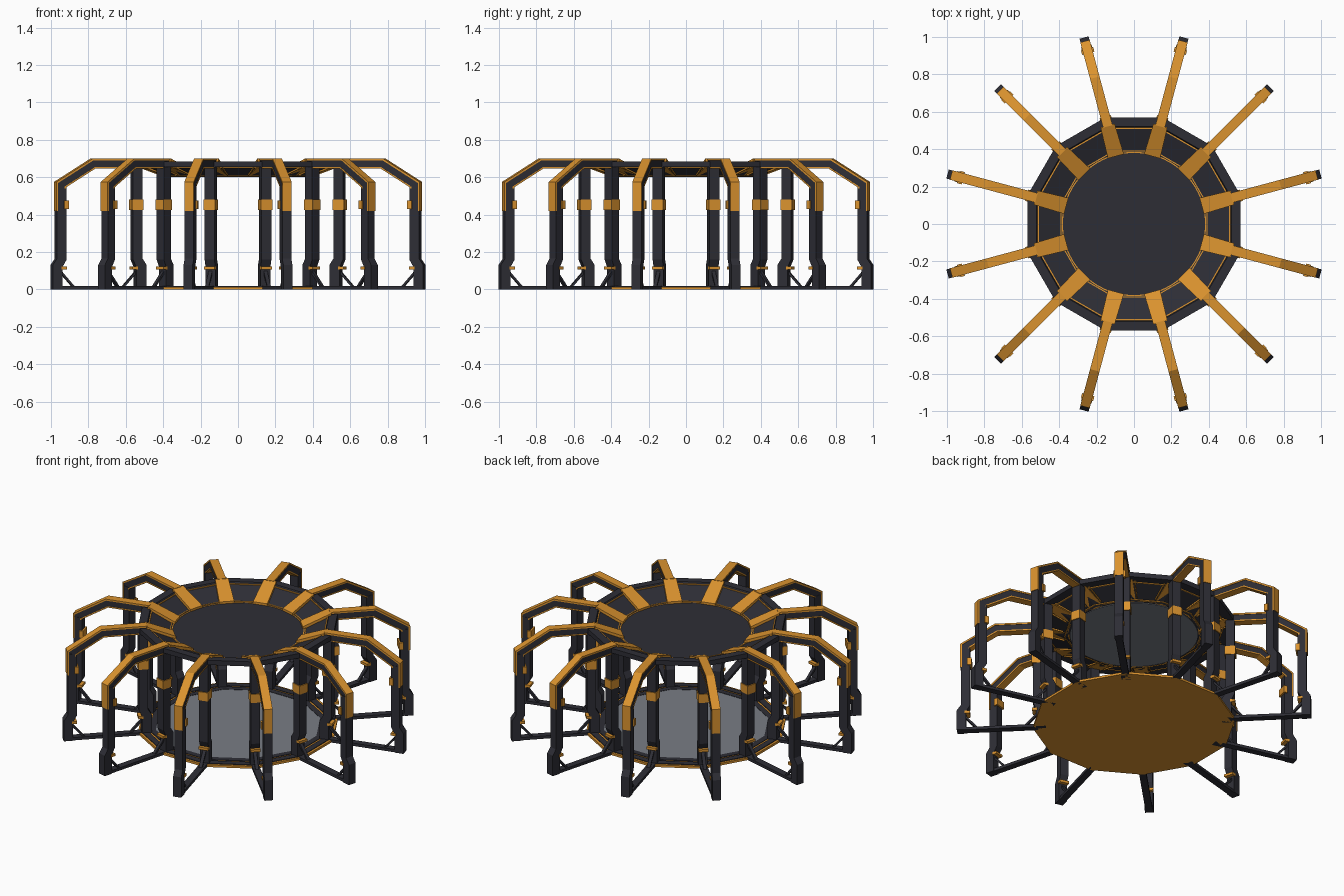
import bpy, bmesh, math
from mathutils import Vector

if "Cube" in bpy.data.objects:
    bpy.data.objects.remove(bpy.data.objects["Cube"])

def mat(name, rgb):
    m = bpy.data.materials.new(name)
    m.diffuse_color = (*rgb, 1)
    m.use_nodes = True
    m.node_tree.nodes["Principled BSDF"].inputs["Base Color"].default_value = m.diffuse_color
    return m

GOLD = mat("amber orange", (0.70, 0.29, 0.028))
DARK = mat("charcoal", (0.027, 0.027, 0.036))
GREY = mat("panel grey", (0.19, 0.205, 0.235))
N = 12

def finish(name, bm, m):
    bmesh.ops.recalc_face_normals(bm, faces=bm.faces)
    me = bpy.data.meshes.new(name)
    bm.to_mesh(me)
    bm.free()
    me.materials.append(m)
    ob = bpy.data.objects.new(name, me)
    bpy.context.collection.objects.link(ob)

def slabs(name, profiles, width, m, offs=(0,)):
    """Extrude (r, z) profiles sideways and repeat around the 12 spokes."""
    wf = width if callable(width) else (lambda r: width)
    bm = bmesh.new()
    for k in range(N):
        a = math.radians(15 + 30 * k)
        u, t = Vector((math.cos(a), math.sin(a), 0)), Vector((-math.sin(a), math.cos(a), 0))
        for prof in profiles:
            for o in offs:
                sides = [[bm.verts.new(u * r + t * (o + s * wf(r) / 2) + Vector((0, 0, z)))
                          for r, z in prof] for s in (-1, 1)]
                bm.faces.new(sides[0])
                bm.faces.new(sides[1][::-1])
                n = len(prof)
                for i in range(n):
                    j = (i + 1) % n
                    bm.faces.new((sides[0][i], sides[0][j], sides[1][j], sides[1][i]))
    finish(name, bm, m)

def offset(path, d):
    """Mitred offset of an (r, z) path towards its inner side."""
    pts = [Vector(p) for p in path]
    ns = []
    for p, q in zip(pts, pts[1:]):
        e = (q - p).normalized()
        ns.append(Vector((-e.y, e.x)))
    out = []
    for i, p in enumerate(pts):
        a, b = ns[max(i - 1, 0)], ns[min(i, len(ns) - 1)]
        out.append(tuple(p + (a + b) * (d / (1 + a.dot(b)))))
    return out

def strip(path, d0, d1):
    return offset(path, d0) + offset(path, d1)[::-1]

def box(r0, r1, z0, z1):
    return [(r0, z0), (r1, z0), (r1, z1), (r0, z1)]

def lathe(name, prof, m, segs=N):
    """Revolve a closed (r, z) profile into a ring."""
    bm = bmesh.new()
    rings = []
    for k in range(segs):
        a = math.radians(15) + math.tau * k / segs
        rings.append([bm.verts.new((r * math.cos(a), r * math.sin(a), z)) for r, z in prof])
    n = len(prof)
    for k in range(segs):
        A, B = rings[k], rings[(k + 1) % segs]
        for i in range(n):
            j = (i + 1) % n
            bm.faces.new((A[i], A[j], B[j], B[i]))
    finish(name, bm, m)

def disc(name, r, z0, z1, m, segs=N):
    bm = bmesh.new()
    rot = [(r * math.cos(math.radians(15) + math.tau * k / segs),
            r * math.sin(math.radians(15) + math.tau * k / segs)) for k in range(segs)]
    lo, hi = [[bm.verts.new((x, y, z)) for x, y in rot] for z in (z0, z1)]
    bm.faces.new(lo)
    bm.faces.new(hi)
    for k in range(segs):
        j = (k + 1) % segs
        bm.faces.new((lo[k], lo[j], hi[j], hi[k]))
    finish(name, bm, m)

# Floor: amber plate, dark ring, amber line, grey panel
disc("floor_plate", 0.59, 0.0, 0.014, GOLD)
lathe("floor_outer_ring", box(0.535, 0.575, 0.012, 0.018), DARK)
lathe("floor_inner_ring", box(0.485, 0.522, 0.012, 0.018), DARK)
disc("floor_panel", 0.486, 0.012, 0.016, GREY)

# Ceiling: dark disc on top, grey panel below, sloping funnel ring
disc("ceiling_disc", 0.382, 0.604, 0.616, DARK, 64)
disc("ceiling_panel", 0.370, 0.600, 0.605, GREY, 64)
lathe("ceiling_rim_line", box(0.380, 0.386, 0.604, 0.618), GOLD, 64)
lathe("ceiling_funnel", [(0.59, 0.655), (0.59, 0.685), (0.54, 0.685), (0.535, 0.675),
                         (0.388, 0.612), (0.388, 0.602), (0.535, 0.655)], DARK)
lathe("funnel_outer_line", box(0.527, 0.534, 0.649, 0.677), GOLD)
lathe("funnel_inner_line", box(0.402, 0.408, 0.604, 0.623), GOLD)
slabs("funnel_panel_edges", [[(0.41, 0.607), (0.53, 0.650), (0.53, 0.676), (0.41, 0.624)]],
      0.006, GOLD, (-0.052, 0.052))

# Spoke arms: dark core, amber cover outside and amber strip beneath
path = [(1.012, 0.42), (1.012, 0.575), (0.81, 0.70), (0.54, 0.70)]
slabs("arm_cover", [strip(path, 0, 0.010)], 0.052, GOLD)
slabs("arm_core", [strip(path, 0.009, 0.046)], 0.046, DARK)
slabs("arm_underside", [strip([(1.012, 0.54)] + path[1:], 0.045, 0.053)], 0.050, GOLD)
slabs("arm_inner_end", [[(0.545, 0.70), (0.375, 0.630), (0.375, 0.602), (0.545, 0.655)]],
      lambda r: 0.078 + (0.545 - r) * 0.06, GOLD)

# Posts with kicked-out bases, outer and inner
outer = [(1.008, 0.555), (1.008, 0.165), (1.032, 0.13), (1.032, 0.0),
         (0.978, 0.0), (0.978, 0.12), (0.955, 0.16), (0.955, 0.555)]
inner = [(0.535, 0.66), (0.535, 0.165), (0.513, 0.13), (0.513, 0.0),
         (0.570, 0.0), (0.570, 0.12), (0.588, 0.16), (0.588, 0.66)]
slabs("outer_posts", [outer], 0.050, DARK)
slabs("inner_posts", [inner], 0.054, DARK)

# Amber clamps on the posts and small clips at the bases
slabs("outer_post_clamps", [box(0.945, 0.970, 0.43, 0.475)], 0.068, GOLD)
slabs("inner_post_clamps", [box(0.530, 0.594, 0.425, 0.48)], 0.062, GOLD)
slabs("base_clips", [box(0.955, 0.985, 0.108, 0.124), box(0.562, 0.592, 0.108, 0.124)], 0.058, GOLD)

# Foot bars and diagonal struts
slabs("foot_bars", [box(0.56, 1.032, 0.0, 0.018)], 0.042, DARK)
slabs("foot_struts", [[(0.978, 0.098), (0.978, 0.080), (0.915, 0.010), (0.900, 0.010)],
                      [(0.570, 0.098), (0.570, 0.080), (0.633, 0.010), (0.648, 0.010)]], 0.020, DARK)
